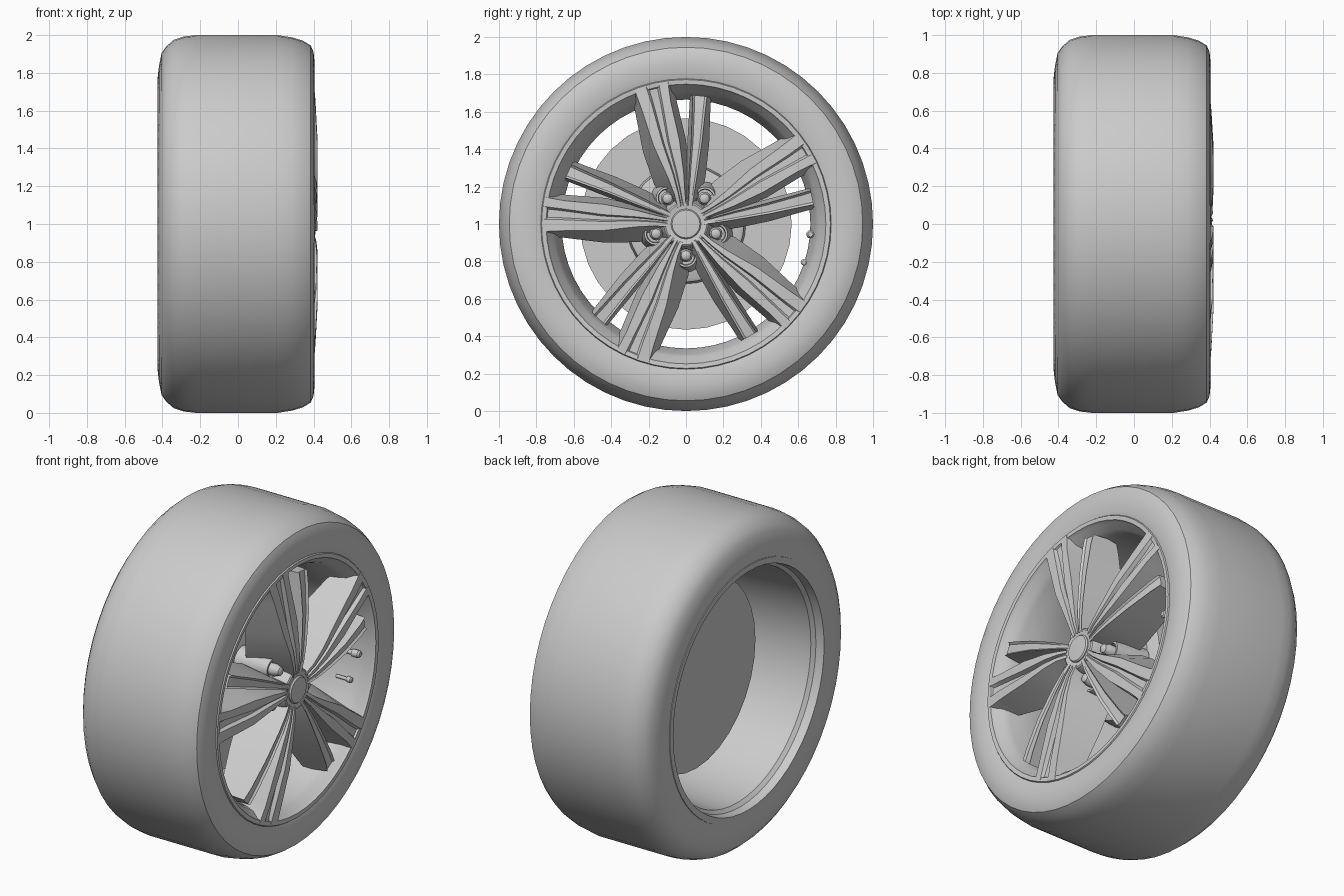
import bpy, bmesh
from math import sin, cos, pi, radians, sqrt
from mathutils import Matrix


def finish(bm, name, angle=32):
    bmesh.ops.remove_doubles(bm, verts=bm.verts, dist=1e-5)
    bmesh.ops.recalc_face_normals(bm, faces=bm.faces)
    me = bpy.data.meshes.new(name)
    bm.to_mesh(me)
    bm.free()
    ob = bpy.data.objects.new(name, me)
    bpy.context.collection.objects.link(ob)
    ob.location = (0, 0, 1)
    bpy.ops.object.select_all(action='DESELECT')
    ob.select_set(True)
    bpy.context.view_layer.objects.active = ob
    bpy.ops.object.shade_smooth_by_angle(angle=radians(angle))
    return ob


def lathe(name, prof, n=48, cy=0, cz=0, angle=32):
    """Revolve (x, radius) points about an axis parallel to x."""
    bm = bmesh.new()
    rings = [[bm.verts.new((x, cy + r * cos(2 * pi * i / n), cz + r * sin(2 * pi * i / n)))
              for i in range(n)] if r > 0 else [bm.verts.new((x, cy, cz))] * n
             for x, r in prof]
    for a, b in zip(rings, rings[1:]):
        for i in range(n):
            j = (i + 1) % n
            q = list(dict.fromkeys((a[i], a[j], b[j], b[i])))
            if len(q) > 2:
                bm.faces.new(q)
    return finish(bm, name, angle)


def spoke(name, stations, turn):
    """Loft closed sections; a station is (radius, ys, xs), rotated about x by turn."""
    bm = bmesh.new()
    secs = [[bm.verts.new((x, y, sqrt(r * r - y * y))) for y, x in zip(ys, xs)]
            for r, ys, xs in stations]
    n = len(secs[0])
    for a, b in zip(secs, secs[1:]):
        for i in range(n):
            j = (i + 1) % n
            bm.faces.new((a[i], a[j], b[j], b[i]))
    bm.faces.new(secs[0])
    bm.faces.new(secs[-1])
    bmesh.ops.rotate(bm, verts=bm.verts, cent=(0, 0, 0), matrix=Matrix.Rotation(turn, 3, 'X'))
    return finish(bm, name, 30)


# Tyre
lathe("tyre", [(0.36, 0.765), (0.395, 0.775), (0.402, 0.80), (0.405, 0.86), (0.40, 0.91),
               (0.385, 0.945), (0.345, 0.97), (0.29, 0.987), (0.21, 1.0), (-0.22, 1.0),
               (-0.285, 0.993), (-0.34, 0.975), (-0.38, 0.94), (-0.405, 0.905),
               (-0.418, 0.84), (-0.425, 0.78), (-0.415, 0.74), (-0.36, 0.73)], 56)

# Rim lip and barrel, open at the back
lathe("rim", [(0.36, 0.78), (0.395, 0.777), (0.402, 0.772), (0.40, 0.748), (0.38, 0.738),
              (0.35, 0.71), (0.31, 0.695), (0.23, 0.675), (0.17, 0.665), (0.08, 0.665),
              (-0.2, 0.685), (-0.35, 0.695), (-0.37, 0.715), (-0.42, 0.722),
              (-0.424, 0.76), (-0.36, 0.77)], 56)

# Brake disc with its raised hat
lathe("brake_disc", [(-0.07, 0), (-0.07, 0.565), (-0.02, 0.565), (-0.02, 0.32),
                     (0.08, 0.31), (0.09, 0.29), (0.09, 0)], 32)

# Hub body, centre and cap
lathe("hub_body", [(0.05, 0), (0.05, 0.225), (0.22, 0.205), (0.25, 0.19), (0.25, 0)], 40)
lathe("hub_center", [(0.2, 0.15), (0.36, 0.13), (0.395, 0.118), (0.40, 0.11), (0.395, 0.085), (0.39, 0)], 40)
lathe("center_cap", [(0.37, 0.08), (0.40, 0.08), (0.408, 0.074), (0.412, 0.0)], 32)

# Spoke groups: a long grooved pair and a short blade, five times
for k in range(5):
    turn = k * 2 * pi / 5
    pair = []
    for r, f, b, dip, ys in [
            (0.10, 0.402, 0.15, 0.008, (-.060, -.045, -.028, -.024, -.018, -.014, .000, .010)),
            (0.17, 0.415, 0.15, 0.016, (-.110, -.062, -.042, -.038, -.030, -.026, -.006, .015)),
            (0.27, 0.421, 0.17, 0.022, (-.170, -.098, -.068, -.062, -.052, -.046, -.012, .015)),
            (0.45, 0.421, 0.21, 0.025, (-.230, -.172, -.126, -.118, -.098, -.090, -.035, .000)),
            (0.66, 0.410, 0.25, 0.022, (-.272, -.238, -.182, -.172, -.136, -.126, -.082, -.050)),
            (0.73, 0.404, 0.28, 0.016, (-.290, -.262, -.203, -.192, -.150, -.139, -.092, -.060)),
            (0.768, 0.402, 0.32, 0.010, (-.300, -.275, -.215, -.203, -.157, -.145, -.096, -.064))]:
        pair.append((r, ys, (b, f, f, f - dip, f - dip, f, f, b)))
    spoke("long_spoke_pair", pair, turn)

    # Short blade: two raised edges with a shallow hollow between
    blade = []
    for r, f, b, dip, ys in [
            (0.10, 0.402, 0.15, 0.003, (.000, .008, .013, .025, .032, .055)),
            (0.17, 0.413, 0.15, 0.006, (.000, .012, .018, .036, .044, .080)),
            (0.27, 0.418, 0.16, 0.010, (.000, .016, .024, .050, .060, .104)),
            (0.45, 0.415, 0.19, 0.012, (.008, .028, .038, .075, .086, .124)),
            (0.62, 0.398, 0.22, 0.012, (.018, .034, .045, .092, .104, .130)),
            (0.69, 0.385, 0.24, 0.010, (.022, .036, .047, .100, .112, .134))]:
        blade.append((r, ys, (b, f, f - dip, f - dip, f, b)))
    spoke("short_spoke", blade, turn)

    # Lug bolt in its pocket
    a = -pi / 2 + turn
    cy, cz = 0.168 * cos(a), 0.168 * sin(a)
    lathe("lug_pocket", [(0.10, 0.085), (0.26, 0.066), (0.305, 0.058), (0.305, 0.047), (0.255, 0.044), (0.255, 0)],
          20, cy * 1.03, cz * 1.03)
    lathe("lug_bolt", [(0.24, 0.036), (0.325, 0.036), (0.335, 0.03), (0.355, 0.026), (0.362, 0.016), (0.364, 0)],
          12, cy, cz)

# Valve stem and small balance stud
lathe("valve_stem", [(0.22, 0.014), (0.30, 0.014), (0.305, 0.022), (0.345, 0.022), (0.355, 0.014), (0.355, 0)],
      12, 0.665, -0.055)
lathe("balance_stud", [(0.22, 0.01), (0.29, 0.01), (0.294, 0.017), (0.318, 0.017), (0.323, 0.01), (0.323, 0)],
      12, 0.63, -0.205)
